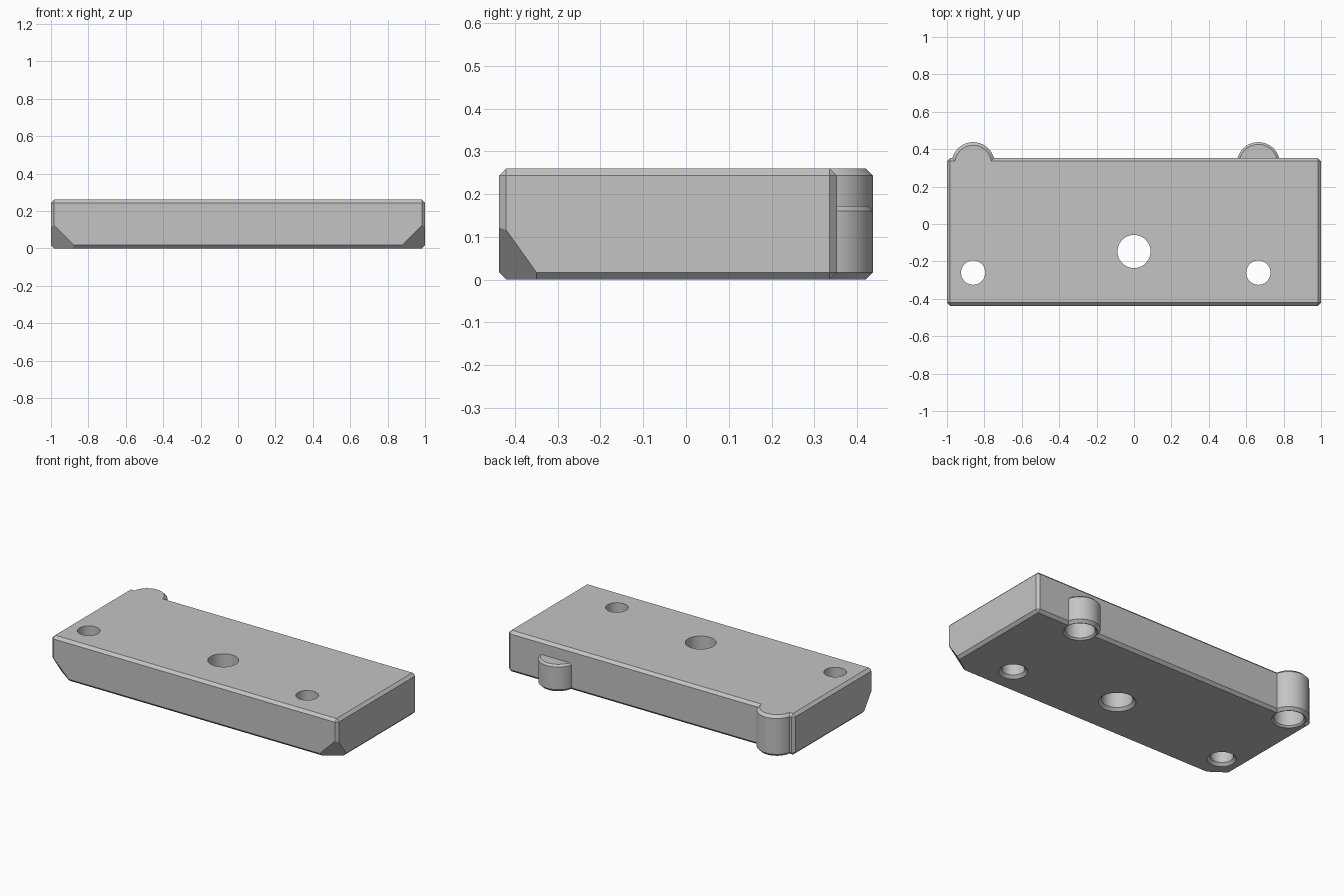
import bpy
import bmesh
from math import cos, sin, tau
from mathutils import Vector

cube = bpy.data.objects.get("Cube")
if cube:
    bpy.data.objects.remove(cube, do_unlink=True)

HEIGHT = 0.26
CHAMFER = 0.017
FRONT, BACK = -0.4375, 0.353
BOSS_Y, BOSS_R = 0.3225, 0.115
LEFT_X, RIGHT_X = 0.665, -0.86

grey = bpy.data.materials.new("grey_plastic")
grey.use_nodes = True
grey.diffuse_color = (0.55, 0.55, 0.55, 1)
grey.node_tree.nodes["Principled BSDF"].inputs["Base Color"].default_value = grey.diffuse_color


def finish(name, bm):
    bmesh.ops.recalc_face_normals(bm, faces=bm.faces)
    mesh = bpy.data.meshes.new(name)
    bm.to_mesh(mesh)
    bm.free()
    mesh.materials.append(grey)
    obj = bpy.data.objects.new(name, mesh)
    bpy.context.collection.objects.link(obj)
    return obj


def turned(name, x, y, profile, sides=64):
    """Solid of revolution from (radius, z) pairs."""
    bm = bmesh.new()
    rings = [[bm.verts.new((x + r * cos(tau * i / sides), y + r * sin(tau * i / sides), z))
              for i in range(sides)] for r, z in profile]
    for low, high in zip(rings, rings[1:]):
        for i in range(sides):
            j = (i + 1) % sides
            bm.faces.new((low[i], low[j], high[j], high[i]))
    bm.faces.new(rings[0])
    bm.faces.new(rings[-1])
    return finish(name, bm)


def combine(target, tool, operation):
    mod = target.modifiers.new(tool.name, 'BOOLEAN')
    mod.operation = operation
    mod.solver = 'EXACT'
    mod.object = tool
    bpy.context.view_layer.objects.active = target
    bpy.ops.object.modifier_apply(modifier=mod.name)
    bpy.data.objects.remove(tool, do_unlink=True)


# Chamfered plate with the two lower front corners sliced off
bm = bmesh.new()
bmesh.ops.create_cube(bm, size=1)
bmesh.ops.scale(bm, vec=(2, BACK - FRONT, HEIGHT), verts=bm.verts)
bmesh.ops.translate(bm, vec=(0, (BACK + FRONT) / 2, HEIGHT / 2), verts=bm.verts)
bmesh.ops.bevel(bm, geom=bm.edges[:], offset=CHAMFER, segments=1, affect='EDGES')
for side in (-1, 1):
    bmesh.ops.bisect_plane(bm, geom=bm.verts[:] + bm.edges[:] + bm.faces[:],
                           plane_co=(side, -0.35, 0.017),
                           plane_no=Vector((side, -1.4, -1)).normalized(),
                           clear_outer=True)
    bmesh.ops.holes_fill(bm, edges=[e for e in bm.edges if e.is_boundary])
plate = finish("mounting_plate", bm)

# Rounded bosses on the back edge: one full height, one short
for x, top, edge in ((RIGHT_X, HEIGHT, CHAMFER), (LEFT_X, 0.172, 0.012)):
    boss = turned("boss", x, BOSS_Y, [(BOSS_R - CHAMFER, 0), (BOSS_R, CHAMFER),
                                      (BOSS_R, top - edge), (BOSS_R - edge, top)])
    combine(plate, boss, 'UNION')

# Through holes, countersunk underneath
for x, y, r in ((RIGHT_X, -0.26, 0.065), (LEFT_X, -0.26, 0.065), (0, -0.147, 0.0885)):
    hole = turned("hole", x, y, [(r + 2 * CHAMFER, -CHAMFER), (r, CHAMFER), (r, HEIGHT + 0.1)])
    combine(plate, hole, 'DIFFERENCE')

# Blind sockets under the bosses
for x in (RIGHT_X, LEFT_X):
    socket = turned("socket", x, BOSS_Y, [(0.105, -0.01), (0.085, 0.01), (0.085, 0.13)])
    combine(plate, socket, 'DIFFERENCE')

plate.select_set(True)
bpy.context.view_layer.objects.active = plate
bpy.ops.object.shade_smooth_by_angle(angle=0.5)
